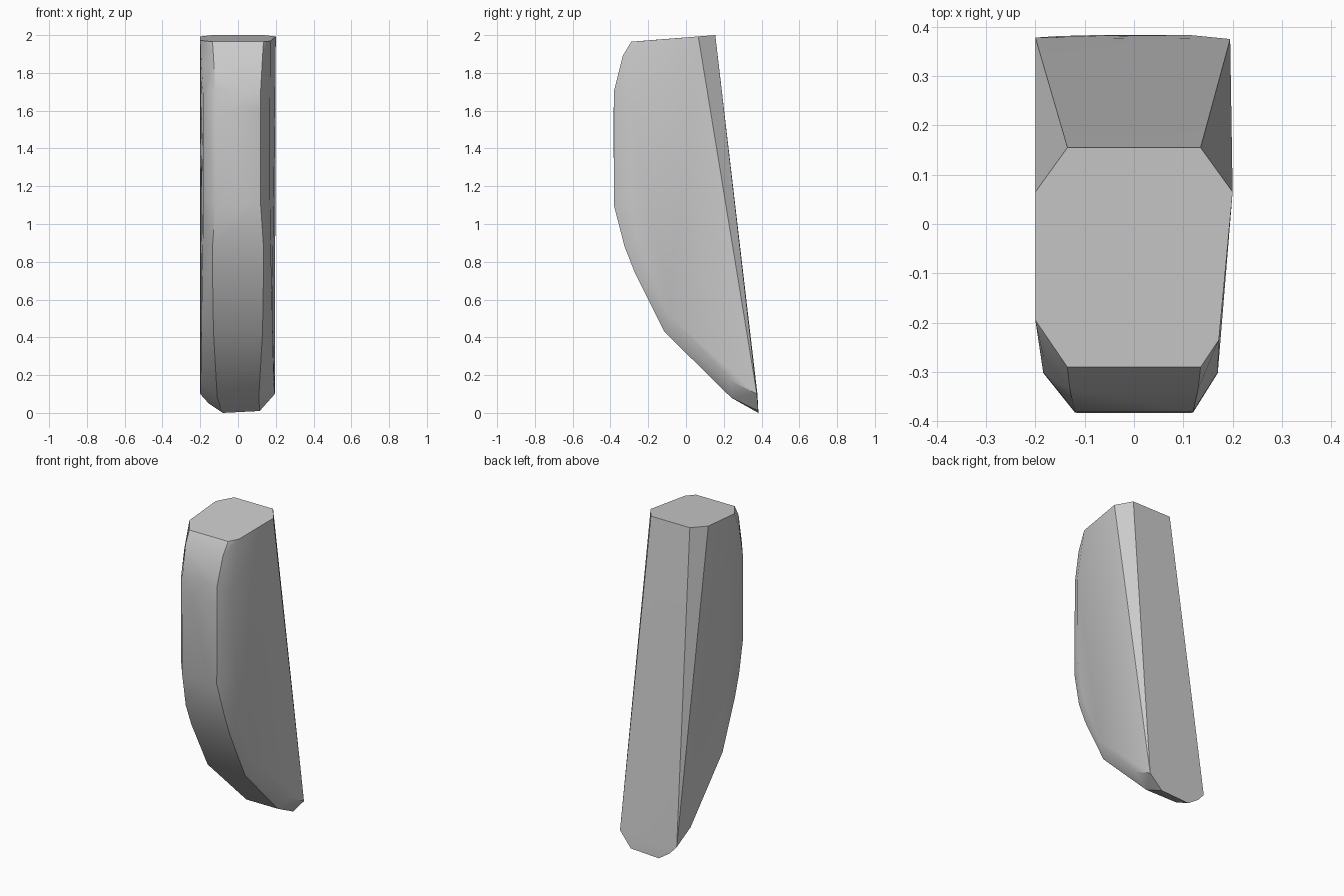
import bpy, bmesh, math
from mathutils import Vector

if "Cube" in bpy.data.objects:
    bpy.data.objects.remove(bpy.data.objects["Cube"], do_unlink=True)

# Curved front profile: y, z, half width of the front strip
PROFILE = [(-0.335, 1.89, 0.13), (-0.38, 1.71, 0.12), (-0.383, 1.6, 0.115),
           (-0.383, 1.2, 0.115), (-0.382, 1.1, 0.12), (-0.325, 0.88, 0.135),
           (-0.27, 0.74, 0.135), (-0.115, 0.43, 0.13), (0.24, 0.08, 0.11)]
CORE = Vector((0.2, 1.4))
CHAMFER = 0.09

# Slanted top rim and the lower tip of the flat back
points = [(-0.135, 0.155, 2), (0.135, 0.155, 2),
          (-0.2, 0.065, 1.993), (0.2, 0.065, 1.993),
          (-0.2, -0.195, 1.972), (0.172, -0.235, 1.969),
          (-0.135, -0.29, 1.965), (0.135, -0.29, 1.965),
          (-0.2, 0.378, 0.1), (0.195, 0.375, 0.1),
          (-0.155, 0.381, 0.05), (-0.08, 0.383, 0), (0.115, 0.383, 0.01)]

# Front strip with a chamfer leading into each side
for y, z, width in PROFILE:
    front = Vector((y, z))
    inner = front + (CORE - front).normalized() * CHAMFER
    low = max(0, 1 - z)
    points += [(-width, y, z), (width, y, z),
               (-0.184 - 0.015 * low, inner.x, inner.y),
               (0.17 + 0.02 * low, inner.x, inner.y)]

bm = bmesh.new()
for p in points:
    bm.verts.new(p)
hull = bmesh.ops.convex_hull(bm, input=bm.verts[:])
unused = {g for key in ("geom_interior", "geom_unused") for g in hull[key]
          if isinstance(g, bmesh.types.BMVert)}
bmesh.ops.delete(bm, geom=list(unused), context="VERTS")
bmesh.ops.dissolve_limit(bm, angle_limit=math.radians(1),
                         verts=bm.verts[:], edges=bm.edges[:])
bmesh.ops.recalc_face_normals(bm, faces=bm.faces[:])

mesh = bpy.data.meshes.new("curved_block")
bm.to_mesh(mesh)
bm.free()
block = bpy.data.objects.new("curved_block", mesh)
bpy.context.collection.objects.link(block)

# Plain grey surface
grey = bpy.data.materials.new("light_grey")
grey.use_nodes = True
color = (0.6, 0.6, 0.6, 1)
grey.diffuse_color = color
grey.node_tree.nodes["Principled BSDF"].inputs["Base Color"].default_value = color
mesh.materials.append(grey)

bpy.ops.object.select_all(action="DESELECT")
block.select_set(True)
bpy.context.view_layer.objects.active = block
bpy.ops.object.shade_smooth_by_angle(angle=math.radians(30))
